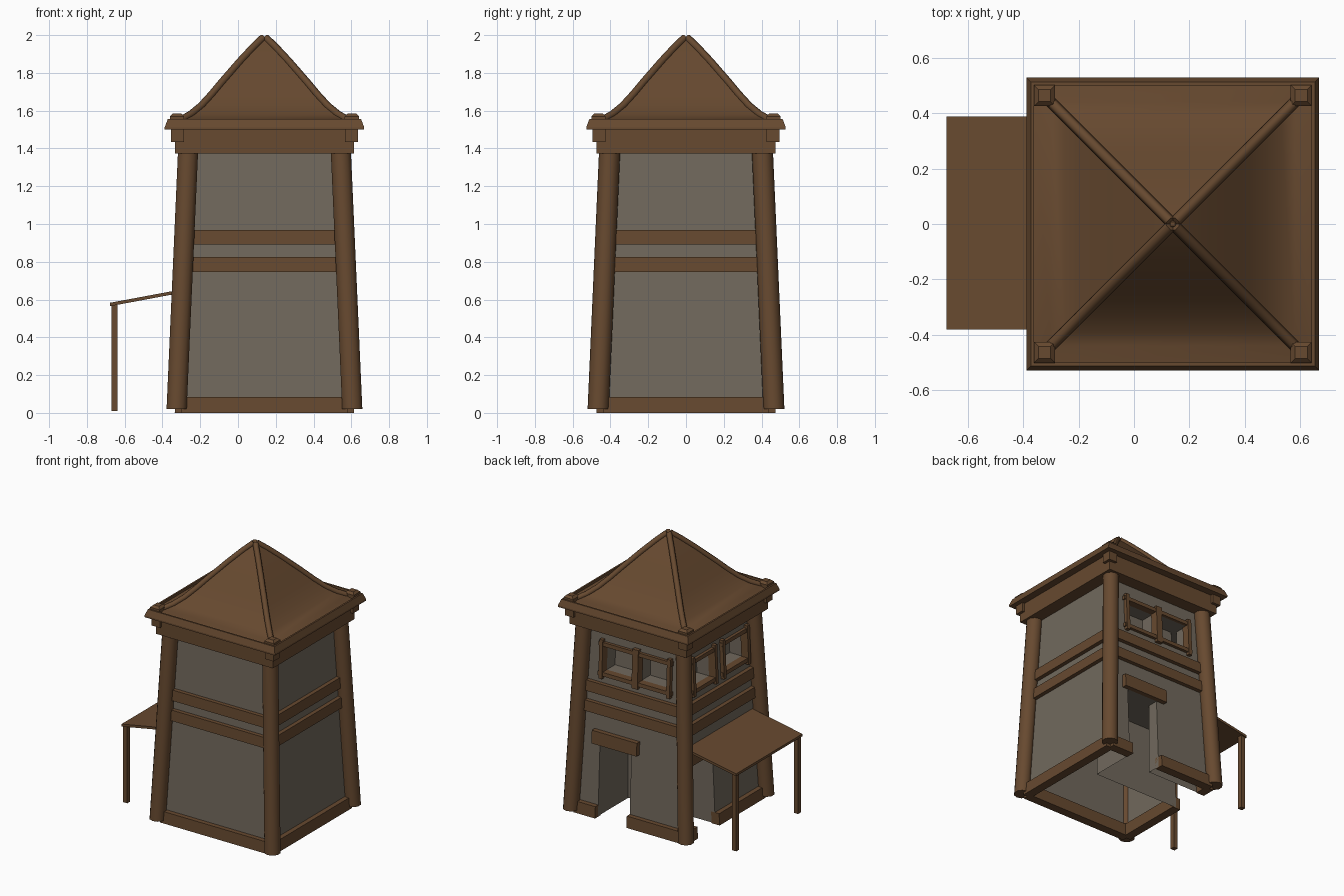
import bpy, bmesh, math
from mathutils import Matrix, Vector

if "Cube" in bpy.data.objects:
    bpy.data.objects.remove(bpy.data.objects["Cube"])

CX = 0.14                                   # tower axis
def mat(name, c):
    m = bpy.data.materials.new(name)
    m.diffuse_color = (*c, 1)
    m.use_nodes = True
    m.node_tree.nodes["Principled BSDF"].inputs["Base Color"].default_value = m.diffuse_color
    return m
WOOD = mat("brown_wood", (0.135, 0.067, 0.029))
STONE = mat("grey_stone", (0.165, 0.140, 0.108))

def obj(name, bm, m, smooth=None):
    bmesh.ops.recalc_face_normals(bm, faces=bm.faces)
    me = bpy.data.meshes.new(name)
    bm.to_mesh(me); bm.free()
    o = bpy.data.objects.new(name, me)
    bpy.context.collection.objects.link(o)
    me.materials.append(m)
    if smooth:
        bpy.ops.object.select_all(action='DESELECT')
        o.select_set(True)
        bpy.context.view_layer.objects.active = o
        bpy.ops.object.shade_smooth_by_angle(angle=math.radians(smooth))
    return o

def loft(name, rings, m, smooth=None):
    """Closed skin through rings of points."""
    bm = bmesh.new()
    vs = [[bm.verts.new(p) for p in r] for r in rings]
    n = len(vs[0])
    for a, b in zip(vs, vs[1:]):
        for i in range(n):
            bm.faces.new((a[i], a[(i+1) % n], b[(i+1) % n], b[i]))
    bm.faces.new(vs[0]); bm.faces.new(vs[-1])
    return obj(name, bm, m, smooth)

def square(cx, cy, h, z):
    return [(cx-h, cy-h, z), (cx+h, cy-h, z), (cx+h, cy+h, z), (cx-h, cy+h, z)]

def stack(name, cx, cy, prof, m, smooth=None):
    return loft(name, [square(cx, cy, h, z) for h, z in prof], m, smooth)

def wall(z):                                # wall distance from the axis
    return 0.44 - 0.044 * z

FRONT, RIGHT, BACK, LEFT = 0, 90, 180, -90
def plank(name, side, u0, u1, z0, z1, out, m=WOOD, deep=0.03):
    """Board lying on one tapered wall; u runs along the wall."""
    M = Matrix.Translation((CX, 0, 0)) @ Matrix.Rotation(math.radians(side), 4, 'Z')
    rings = [[M @ Vector(p) for p in ((u0, -wall(z)-out, z), (u1, -wall(z)-out, z),
              (u1, -wall(z)+deep, z), (u0, -wall(z)+deep, z))] for z in (z0, z1)]
    return loft(name, rings, m)

# Stone walls
tower = stack("stone_walls", CX, 0, [(wall(0), 0.005), (wall(1.4), 1.4)], STONE)

# Cutters: L-shaped passage between the two doors, and window recesses
L = [(0.15, 0.6), (0.405, 0.6), (0.405, 0.09), (-0.6, 0.09), (-0.6, 0.34), (0.15, 0.34)]
cutters = [loft("passage_cutter", [[(x, y, z) for x, y in L] for z in (-0.1, 0.53)], STONE)]
windows = [(BACK, -0.25, 0.0), (BACK, 0.035, 0.28), (LEFT, -0.285, -0.05), (LEFT, 0.06, 0.33)]
for side, a, b in windows:
    cutters.append(plank("window_cutter", side, a, b, 1.05, 1.24, 0.1, STONE, 0.13))
bpy.context.view_layer.objects.active = tower
for c in cutters:
    mod = tower.modifiers.new("cut", 'BOOLEAN')
    mod.operation, mod.object, mod.solver = 'DIFFERENCE', c, 'EXACT'
    bpy.ops.object.modifier_apply(modifier=mod.name)
    bpy.data.objects.remove(c)

# Open underside
bm = bmesh.new(); bm.from_mesh(tower.data); bm.normal_update()
low = [f for f in bm.faces if f.normal.z < -0.9 and f.calc_center_median().z < 0.02]
bmesh.ops.delete(bm, geom=low, context='FACES')
bm.to_mesh(tower.data); bm.free()

# Horizontal beams: base (split by doors) and two middle bands
base = {FRONT: [(-0.44, 0.44)], RIGHT: [(-0.44, 0.44)],
        BACK: [(-0.44, -0.265), (-0.01, 0.44)], LEFT: [(-0.44, -0.34), (-0.09, 0.44)]}
for side, parts in base.items():
    for a, b in parts:
        plank("base_beam", side, a, b, 0.0, 0.085, 0.035)
    for z in (0.747, 0.892):
        plank("middle_band", side, -0.4, 0.4, z, z + 0.077, 0.03)

# Door lintels
plank("back_door_lintel", BACK, -0.31, 0.055, 0.53, 0.625, 0.035)
plank("side_door_lintel", LEFT, -0.37, -0.05, 0.53, 0.61, 0.03)

# Window frames
def frame(name, side, a, b, uprights):
    for z in (1.025, 1.24):
        plank(name + "_rail", side, a, b, z, z + 0.028, 0.022)
    for u in uprights:
        plank(name + "_upright", side, u - 0.014, u + 0.014, 1.005, 1.287, 0.028)
frame("back_window", BACK, -0.285, 0.31, (-0.26, 0.008, 0.028, 0.288))
frame("side_window_a", LEFT, -0.315, -0.02, (-0.295, -0.04))
frame("side_window_b", LEFT, 0.035, 0.355, (0.052, 0.335))

# Corner posts, beam ends and roof corner caps
for sx in (-1, 1):
    for sy in (-1, 1):
        rings = []
        for d, z in ((0.465, 0.02), (0.402, 1.44)):
            rings.append([(CX + sx*d + 0.056*math.cos(t), sy*d + 0.056*math.sin(t), z)
                          for t in (math.tau*(i+0.5)/10 for i in range(10))])
        loft("corner_post", rings, WOOD, 45)
        stack("beam_end", CX + sx*0.46, sy*0.46, [(0.034, 1.435), (0.034, 1.51)], WOOD)
        stack("roof_corner_cap", CX + sx*0.463, sy*0.463,
              [(0.038, 1.54), (0.038, 1.57), (0.022, 1.585)], WOOD)

# Top plate and curved hipped roof
stack("top_plate", CX, 0, [(0.474, 1.372), (0.474, 1.51)], WOOD)
stack("roof_edge", CX, 0, [(0.528, 1.5), (0.528, 1.512), (0.512, 1.555), (0.5, 1.555), (0.5, 1.53)], WOOD)
prof = [(0.505, 1.535), (0.44, 1.553), (0.39, 1.58), (0.335, 1.625), (0.28, 1.685),
        (0.23, 1.745), (0.13, 1.86), (0.06, 1.935), (0.008, 1.985)]
stack("roof", CX, 0, prof, WOOD, 35)

# Ridge poles along the hips
for k, (sx, sy) in enumerate(((1, 1), (-1, 1), (-1, -1), (1, -1))):
    cu = bpy.data.curves.new("ridge_pole", 'CURVE')
    cu.dimensions, cu.bevel_depth, cu.bevel_resolution = '3D', 0.02, 1
    cu.use_fill_caps = True
    sp = cu.splines.new('POLY')
    pts = prof[1:]
    sp.points.add(len(pts) - 1)
    for p, (h, z) in zip(sp.points, pts):
        p.co = (CX + sx*h, sy*h, z, 1)
    cu.materials.append(WOOD)
    bpy.context.collection.objects.link(bpy.data.objects.new("ridge_pole", cu))

# Lean-to awning on the left with two posts
bm = bmesh.new()
vs = [bm.verts.new((x, y, z)) for y in (-0.38, 0.387)
      for x, z in ((-0.677, 0.565), (-0.27, 0.641), (-0.27, 0.659), (-0.677, 0.583))]
bmesh.ops.convex_hull(bm, input=vs)
bmesh.ops.dissolve_limit(bm, angle_limit=0.02, verts=bm.verts, edges=bm.edges)
obj("awning", bm, WOOD)
for y in (-0.355, 0.36):
    stack("awning_post", -0.654, y, [(0.017, 0.01), (0.017, 0.573)], WOOD)
